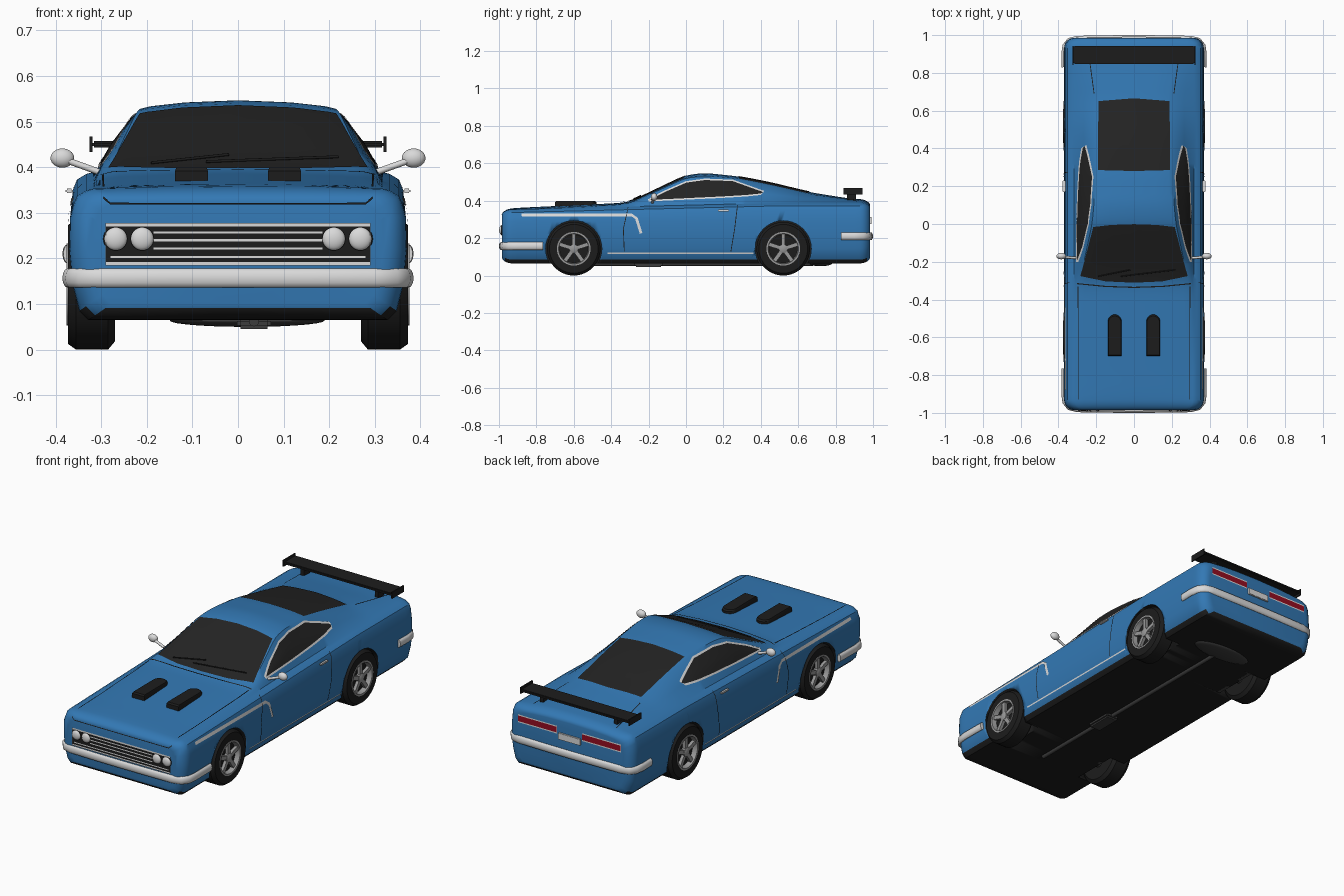
import bpy, bmesh
from math import sin, cos, pi, sqrt, radians
from mathutils import Vector, Matrix
from mathutils.bvhtree import BVHTree

if "Cube" in bpy.data.objects:
    bpy.data.objects.remove(bpy.data.objects["Cube"])


def material(name, colour, rough=.5):
    m = bpy.data.materials.new(name)
    m.use_nodes = True
    m.diffuse_color = (*colour, 1)
    node = m.node_tree.nodes["Principled BSDF"]
    node.inputs["Base Color"].default_value = (*colour, 1)
    node.inputs["Roughness"].default_value = rough
    return m


BLUE = material("blue paint", (.033, .19, .46))
BLACK = material("black trim", (.012, .012, .012))
GLASS = material("dark glass", (.017, .017, .017))
CHROME = material("bright chrome", (.7, .7, .7))
GREY = material("wheel grey", (.32, .32, .32))
STEEL = material("dark steel", (.045, .045, .045))
RED = material("red lens", (.3, .004, .015))


def finish(bm, name, mats, angle=35):
    mesh = bpy.data.meshes.new(name)
    bm.to_mesh(mesh)
    bm.free()
    obj = bpy.data.objects.new(name, mesh)
    bpy.context.collection.objects.link(obj)
    for m in mats if isinstance(mats, list) else [mats]:
        mesh.materials.append(m)
    for other in bpy.context.selected_objects:
        other.select_set(False)
    obj.select_set(True)
    bpy.context.view_layer.objects.active = obj
    bpy.ops.object.shade_smooth_by_angle(angle=radians(angle))
    return obj


def loft_mesh(rings, closed=False):
    bm = bmesh.new()
    rows = [[bm.verts.new(p) for p in ring] for ring in rings]
    n = len(rows[0])
    for a, b in zip(rows, rows[1:] + rows[:1] if closed else rows[1:]):
        for i in range(n):
            bm.faces.new((a[i], a[(i + 1) % n], b[(i + 1) % n], b[i]))
    if not closed:
        bm.faces.new(rows[0])
        bm.faces.new(rows[-1])
    bmesh.ops.recalc_face_normals(bm, faces=bm.faces)
    return bm


def lathe(name, profile, side, y, z, mat, closed=False, n=40):
    rings = [[(side * x, y + r * cos(2 * pi * i / n), z + r * sin(2 * pi * i / n))
              for i in range(n)] for x, r in profile]
    return finish(loft_mesh(rings, closed), name, mat)


def box(name, centre, size, mat, bevel=0):
    bm = bmesh.new()
    bmesh.ops.create_cube(bm, size=1, matrix=Matrix.LocRotScale(Vector(centre), None, Vector(size)))
    if bevel:
        bmesh.ops.bevel(bm, geom=bm.edges[:], offset=bevel, segments=2, affect='EDGES')
    return finish(bm, name, mat)


def ball(name, centre, size, mat):
    bm = bmesh.new()
    bmesh.ops.create_uvsphere(bm, u_segments=24, v_segments=14, radius=1,
                              matrix=Matrix.LocRotScale(Vector(centre), None, Vector(size)))
    return finish(bm, name, mat, 60)


def tube(name, a, b, radius, mat):
    a, b = Vector(a), Vector(b)
    turn = (b - a).to_track_quat('Z', 'Y')
    rings = [[p + turn @ Vector((radius * cos(pi * i / 6), radius * sin(pi * i / 6), 0))
              for i in range(12)] for p in (a, b)]
    return finish(loft_mesh(rings), name, mat)


# Body shell: roof line keys are y, roof edge x, roof edge z, centre z
KEYS = [(-1.1, .29, .33, .342), (-.9, .29, .352, .362), (-.35, .29, .378, .388),
        (-.29, .285, .39, .398), (0, .222, .522, .537), (.1, .212, .53, .549),
        (.28, .205, .513, .53), (.45, .2, .48, .497), (.66, .2, .432, .446),
        (.85, .235, .405, .415), (1.1, .25, .385, .395)]


def linear(y):
    for a, b in zip(KEYS, KEYS[1:]):
        if y <= b[0]:
            t = (y - a[0]) / (b[0] - a[0])
            return Vector([p + (q - p) * t for p, q in zip(a[1:], b[1:])])


def section(y):
    xr, zr, zt = sum((linear(y + k * .012) for k in range(-3, 4)), Vector((0, 0, 0))) / 7
    t = min(1, max(0, (abs(y) - .93) / .055))
    curl = 1 - sqrt(1 - t * t)
    w, zb = .368 - .05 * curl, .065 + .035 * curl
    zs = min(.372 + .025 * y, .385) - .03 * curl
    zr, zt = zr - .03 * curl, zt - .03 * curl
    xb, zbelt = w - .05, zs + .004
    xr = min(xr, xb - .02)
    zr = max(zr, zbelt + .001)
    half = [(0, zb), (w - .04, zb), (w - .02, zb + .02), (w - .005, zb + .08), (w + .002, .22),
            (w, .29), (w - .006, zs - .035), (w - .015, zs - .012), (w - .035, zs), (xb, zbelt),
            ((xb + xr) / 2 + .007, (zbelt + zr) / 2), (xr, zr),
            (xr * .9, zr + .3 * (zt - zr)), (xr * .55, zr + .75 * (zt - zr)), (0, zt)]
    return [(x, y, z) for x, z in half] + [(-x, y, z) for x, z in half[-2:0:-1]]


tip = [.93 + .055 * sin(pi / 2 * k / 6) for k in range(1, 7)]
stations = [-y for y in reversed(tip)] + [-.93 + 1.86 * k / 70 for k in range(71)] + tip
bm = loft_mesh([section(y) for y in stations])
for f in bm.faces:
    if f.normal.z < -.5 and f.calc_center_median().z < .095:
        f.material_index = 1
tree = BVHTree.FromBMesh(bm)
body = finish(bm, "body_shell", [BLUE, BLACK])

# Wheel arches cut into the shell
AXLES = {"front": -.6, "rear": .52}
for y in AXLES.values():
    for side in (-1, 1):
        cutter = lathe("arch_cutter", [(.24, .15), (.5, .15)], side, y, .143, [BLUE, BLACK])
        cutter.hide_render = True
        for f in cutter.data.polygons:
            f.material_index = 1
        mod = body.modifiers.new("arch", 'BOOLEAN')
        mod.operation, mod.solver, mod.object = 'DIFFERENCE', 'EXACT', cutter
        bpy.context.view_layer.objects.active = body
        bpy.ops.object.modifier_apply(modifier="arch")
        bpy.data.objects.remove(cutter)

# Thin plates laid on the shell
VIEWS = {"top": lambda u, v: ((u, v, 2), (0, 0, -1)), "front": lambda u, v: ((u, -2, v), (0, 1, 0)),
         "back": lambda u, v: ((u, 2, v), (0, -1, 0)), "left": lambda u, v: ((2, u, v), (-1, 0, 0)),
         "right": lambda u, v: ((-2, u, v), (1, 0, 0))}


def project(p, view, lift):
    origin, way = VIEWS[view](*p)
    hit, normal, _, _ = tree.ray_cast(Vector(origin), Vector(way))
    return hit + normal * lift


def patch(name, a, b, view, mat, lift=.003, along=6, across=6):
    def refine(line):
        line = [Vector(p) for p in line]
        return [p.lerp(q, k / along) for p, q in zip(line, line[1:]) for k in range(along)] + line[-1:]
    bm = bmesh.new()
    rows = [[bm.verts.new(project(p.lerp(q, k / across), view, lift)) for k in range(across + 1)]
            for p, q in zip(refine(a), refine(b))]
    way = Vector(VIEWS[view](0, 0)[1])
    for r, s in zip(rows, rows[1:]):
        for k in range(across):
            f = bm.faces.new((r[k], r[k + 1], s[k + 1], s[k]))
            f.normal_update()
            if f.normal.dot(way) > 0:
                f.normal_flip()
    return finish(bm, name, mat)


def strip(name, path, width, view, mat, lift=.004, closed=False):
    pts = [Vector(p) for p in path]
    n, a, b = len(pts), [], []
    for i, p in enumerate(pts):
        before = pts[i - 1] if closed or i else p
        after = pts[(i + 1) % n] if closed or i < n - 1 else p
        d = (after - before).normalized()
        off = Vector((-d.y, d.x)) * width / 2
        a.append(p + off)
        b.append(p - off)
    if closed:
        a, b = a + a[:1], b + b[:1]
    return patch(name, a, b, view, mat, lift, across=1)


def mirrored(half):
    return half + [(-x, v) for x, v in reversed(half[:-1])]


def rect(x0, x1, z0, z1):
    return [(x0, z0), (x1, z0), (x1, z1), (x0, z1)]


# Glass
patch("windshield", mirrored([(.283, -.275), (.15, -.303), (0, -.31)]),
      mirrored([(.215, -.015), (.12, -.004), (0, 0)]), "top", GLASS)
patch("rear_window", mirrored([(.19, .285), (0, .28)]), mirrored([(.188, .65), (0, .665)]), "top", GLASS)
low = [(-.2, .398), (-.1, .403), (.05, .41), (.2, .417), (.32, .424), (.4, .432)]
high = [(-.2, .402), (-.12, .445), (0, .498), (.1, .512), (.25, .506), (.415, .446)]
for side in ("left", "right"):
    sign = 1 if side == "left" else -1
    patch(side + "_side_window", low, high, side, GLASS)
    strip(side + "_window_trim", low + high[::-1], .008, side, CHROME, closed=True)
    # Side trim, door seams and handle
    strip(side + "_flank_stripe", [(-.88, .323), (-.5, .323), (-.29, .323), (-.265, .305), (-.24, .225)],
          .015, side, CHROME)
    strip(side + "_sill_trim", [(-.42, .12), (.36, .12)], .007, side, CHROME)
    strip(side + "_door_front_seam", [(-.33, .13), (-.335, .25), (-.31, .36)], .004, side, BLACK)
    strip(side + "_door_rear_seam", [(.24, .13), (.26, .25), (.275, .37)], .004, side, BLACK)
    box(side + "_door_handle", (sign * .37, .2, .348), (.016, .06, .01), CHROME, .003)
    strip(side + "_hood_seam", [(sign * .295, -.93), (sign * .295, -.33)], .004, "top", BLACK)
    strip(side + "_trunk_seam", [(sign * .21, .69), (sign * .245, .94)], .004, "top", BLACK)
    # Mirror
    tube(side + "_mirror_arm", (sign * .3, -.18, .388), (sign * .375, -.175, .415), .007, CHROME)
    ball(side + "_mirror", (sign * .385, -.17, .42), (.026, .017, .021), CHROME)
    # Headlights
    for k, x in enumerate((.21, .268)):
        ball(f"{side}_headlight_ring_{k}", (sign * x, -.984, .243), (.028, .01, .028), BLACK)
        ball(f"{side}_headlight_{k}", (sign * x, -.987, .243), (.025, .012, .025), CHROME)
    # Tail lights
    lens = rect(sign * .075, sign * .305, .306, .342)
    patch(side + "_tail_light", lens[:2], lens[:1:-1], "back", RED)
    strip(side + "_tail_light_trim", lens, .006, "back", CHROME, closed=True)
    # Hood scoop with rounded tail
    outline = [(-.036, -.7), (.036, -.7)] + [(.036 * cos(pi * k / 10), -.515 + .036 * sin(pi * k / 10))
                                             for k in range(11)]
    rings = [[(sign * .102 + x * g, -.6 + (y + .6) * g, z) for x, y in outline]
             for z, g in ((.355, 1), (.392, 1), (.399, .93))]
    finish(loft_mesh(rings), side + "_hood_scoop", BLACK)
    # Spoiler posts and end plates
    box(side + "_spoiler_post", (sign * .22, .885, .415), (.02, .05, .06), BLACK)
    box(side + "_spoiler_end", (sign * .322, .893, .45), (.006, .1, .034), BLACK)
    # Wiper
    a, b = (project(p, "top", .007) for p in ((sign * .06 - .13, -.275), (sign * .12 + .1, -.24)))
    tube(side + "_wiper", a, b, .003, BLACK)

box("spoiler_blade", (0, .895, .45), (.64, .095, .014), BLACK, .004)
strip("cowl_seam", mirrored([(.3, -.315), (.15, -.33), (0, -.335)]), .006, "top", BLACK)
strip("hood_lip_seam", mirrored([(.295, .332), (.28, .32), (0, .32)]), .004, "front", BLACK)

# Grille
grille = rect(-.29, .29, .188, .274)
patch("grille", grille[:2], grille[:1:-1], "front", BLACK)
strip("grille_frame", grille, .008, "front", CHROME, .006, True)
for k, z in enumerate((.203, .222, .24, .257)):
    strip(f"grille_bar_{k}", [(-.185 if z > .21 else -.28, z), (.185 if z > .21 else .28, z)],
          .005, "front", CHROME, .006)
box("number_plate", (0, .987, .294), (.13, .012, .036), CHROME, .002)


# Wrap-around bumpers
def bumper(name, z, end, sign):
    path = [(.372, end), (.374, .9), (.368, .945), (.345, .974), (.3, .985), (.15, .988), (0, .989)]
    path = [Vector((x, y * sign)) for x, y in mirrored(path)]
    rings = []
    for i, p in enumerate(path):
        d = (path[min(i + 1, len(path) - 1)] - path[max(i - 1, 0)]).normalized()
        rings.append([(p.x - d.y * .011 * cos(a), p.y + d.x * .011 * cos(a), z + .021 * sin(a))
                      for a in (pi * k / 6 for k in range(12))])
    finish(loft_mesh(rings), name, CHROME, 50)


bumper("front_bumper", .157, .765, -1)
bumper("rear_bumper", .21, .83, 1)

# Wheels with five-spoke rims
for end, y in AXLES.items():
    tube(end + "_axle", (-.28, y, .1), (.28, y, .1), .02, STEEL)
    for side, label in ((1, "left"), (-1, "right")):
        name = f"{end}_{label}_"
        lathe(name + "tyre", [(.27, .085), (.27, .125), (.285, .143), (.355, .143), (.373, .13),
                              (.373, .088), (.35, .085)], side, y, .143, BLACK)
        lathe(name + "rim", [(.345, .09), (.376, .09), (.376, .081), (.35, .076)],
              side, y, .143, GREY, closed=True)
        lathe(name + "hub", [(.345, .024), (.37, .024), (.375, .013)], side, y, .143, GREY, n=20)
        bm = bmesh.new()
        for k in range(5):
            place = (Matrix.Translation((side * .36, y, .143)) @ Matrix.Rotation(2 * pi * k / 5, 4, 'X')
                     @ Matrix.Translation((0, 0, .045)) @ Matrix.Diagonal((.016, .021, .075, 1)))
            bmesh.ops.create_cube(bm, size=1, matrix=place)
        finish(bm, name + "spokes", GREY)

# Exhaust under the floor
tube("exhaust_pipe", (.035, -.68, .062), (.035, .68, .062), .011, STEEL)
box("exhaust_box", (.035, -.2, .058), (.075, .15, .026), STEEL, .008)
ball("muffler", (.02, .72, .064), (.17, .06, .014), STEEL)
